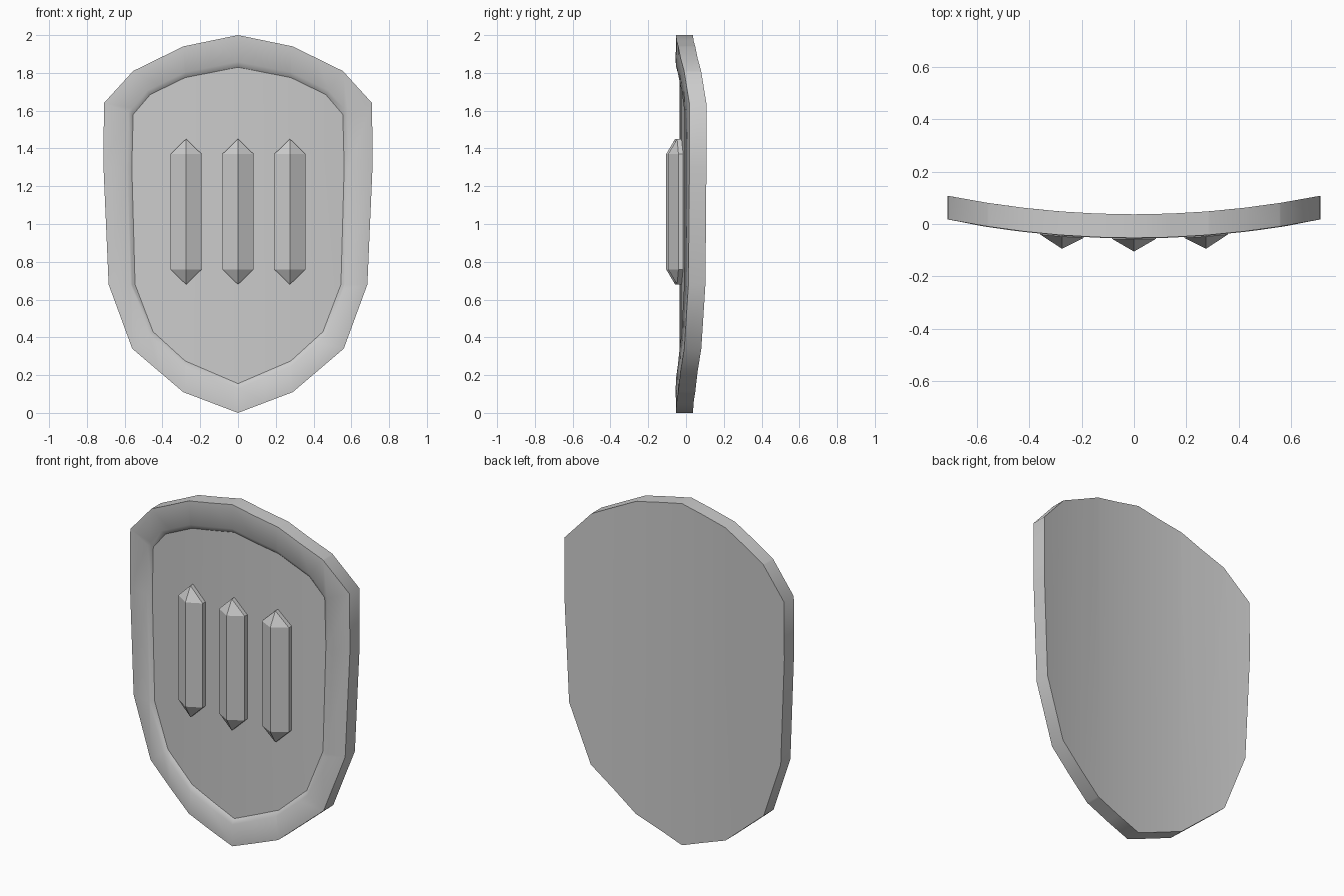
import bpy, bmesh
from mathutils import Vector

cube = bpy.data.objects.get("Cube")
if cube:
    bpy.data.objects.remove(cube, do_unlink=True)

steel = bpy.data.materials.new("grey_steel")
steel.use_nodes = True
GREY = (0.6, 0.6, 0.6, 1)
steel.diffuse_color = GREY
steel.node_tree.nodes["Principled BSDF"].inputs["Base Color"].default_value = GREY


def bend(bm):
    """Sweep everything back towards the sides."""
    for v in bm.verts:
        v.co.y += 0.14 * v.co.x ** 2


def finish(bm, name, angle=None):
    bend(bm)
    bmesh.ops.recalc_face_normals(bm, faces=bm.faces)
    mesh = bpy.data.meshes.new(name)
    bm.to_mesh(mesh)
    bm.free()
    mesh.materials.append(steel)
    ob = bpy.data.objects.new(name, mesh)
    bpy.context.collection.objects.link(ob)
    if angle:
        bpy.ops.object.select_all(action='DESELECT')
        ob.select_set(True)
        bpy.context.view_layer.objects.active = ob
        bpy.ops.object.shade_smooth_by_angle(angle=angle)


def mirrored(half):
    """Close a top-to-bottom half outline across x = 0."""
    return [Vector((x, 0, z)) for x, z in half + [(-x, z) for x, z in half[-2:0:-1]]]


def ring(bm, points, y):
    return [bm.verts.new((p.x, y, p.z)) for p in points]


def bridge(bm, a, b):
    for i in range(len(a)):
        j = (i + 1) % len(a)
        bm.faces.new((a[i], a[j], b[j], b[i]))


# Shield body: back, edge, raised rim and sunken panel
outer = mirrored([(0, 2), (0.29, 1.94), (0.555, 1.81), (0.71, 1.64), (0.712, 1.3),
                  (0.685, 0.68), (0.56, 0.34), (0.29, 0.11), (0, 0)])
panel = mirrored([(0, 1.83), (0.28, 1.775), (0.465, 1.685), (0.555, 1.58), (0.562, 1.3),
                  (0.545, 0.68), (0.45, 0.43), (0.28, 0.275), (0, 0.155)])
lip = [p.lerp(o, 0.17) for p, o in zip(panel, outer)]
bm = bmesh.new()
loops = [ring(bm, outer, 0.037), ring(bm, outer, -0.053),
         ring(bm, lip, -0.055), ring(bm, panel, -0.034)]
for a, b in zip(loops, loops[1:]):
    bridge(bm, a, b)
bm.faces.new(loops[0])
# Keep a crisp crease around the panel
for edge in bm.faces.new(loops[-1]).edges:
    edge.smooth = False
# Vertical cuts let the broad faces follow the bend
for i in range(-4, 5):
    bmesh.ops.bisect_plane(bm, geom=bm.verts[:] + bm.edges[:] + bm.faces[:],
                           plane_co=(i * 0.14, 0, 0), plane_no=(1, 0, 0), dist=0.0005)
finish(bm, "shield_body", 0.9)

# Three ridged bars with pointed ends
for name, cx in (("right_bar", -0.275), ("middle_bar", 0), ("left_bar", 0.275)):
    bm = bmesh.new()
    section = [(-0.083, -0.02), (-0.083, -0.058), (0, -0.105), (0.083, -0.058), (0.083, -0.02)]
    low, high = [[bm.verts.new((cx + x, y, z)) for x, y in section] for z in (0.76, 1.37)]
    bridge(bm, low, high)
    for end, z in ((low, 0.68), (high, 1.45)):
        front = bm.verts.new((cx, -0.058, z))
        back = bm.verts.new((cx, -0.02, z))
        bm.faces.new((end[1], end[2], front))
        bm.faces.new((end[2], end[3], front))
        bm.faces.new((end[0], end[1], front, back))
        bm.faces.new((end[3], end[4], back, front))
        bm.faces.new((end[4], end[0], back))
    finish(bm, name)
